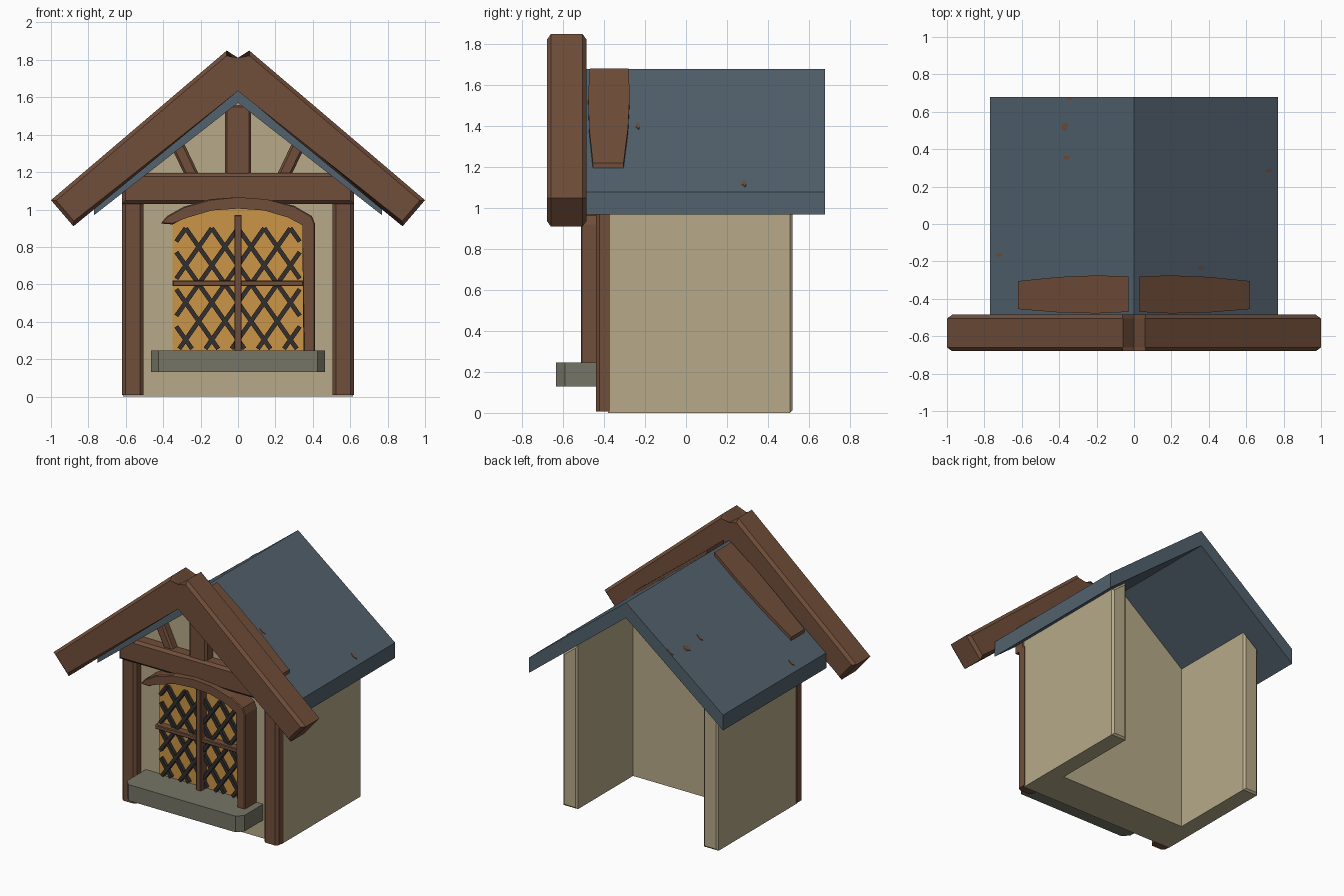
import bpy, bmesh

cube = bpy.data.objects.get("Cube")
if cube:
    bpy.data.objects.remove(cube, do_unlink=True)


def material(name, *rgb):
    lin = [((c / 255 + 0.055) / 1.055) ** 2.4 for c in rgb] + [1.0]
    m = bpy.data.materials.new(name)
    m.use_nodes = True
    m.diffuse_color = lin
    m.node_tree.nodes["Principled BSDF"].inputs["Base Color"].default_value = lin
    return m


timber = material("brown timber", 113, 78, 58)
plaster = material("cream plaster", 183, 170, 137)
slate = material("blue grey roof", 82, 97, 109)
glass = material("amber glass", 203, 149, 71)
lead = material("dark lattice", 50, 47, 45)
stone = material("grey green stone", 117, 117, 102)


def solid(name, lower, upper, mat, bevel=0.0):
    """Closed solid between two matching outlines, chamfered round both caps."""
    bm = bmesh.new()
    a = [bm.verts.new(p) for p in lower]
    b = [bm.verts.new(p) for p in upper]
    caps = [bm.faces.new(a), bm.faces.new(b[::-1])]
    n = len(a)
    for i in range(n):
        j = (i + 1) % n
        bm.faces.new((a[j], a[i], b[i], b[j]))
    if bevel:
        edges = {e for f in caps for e in f.edges}
        bmesh.ops.bevel(bm, geom=list(edges), offset=bevel, segments=1, affect="EDGES")
    bmesh.ops.recalc_face_normals(bm, faces=bm.faces)
    mesh = bpy.data.meshes.new(name)
    bm.to_mesh(mesh)
    bm.free()
    mesh.materials.append(mat)
    ob = bpy.data.objects.new(name, mesh)
    bpy.context.collection.objects.link(ob)
    return ob


def prism(name, pts, y0, y1, mat, bevel=0.0):
    """Front outline (x, z) carried from y0 to y1."""
    return solid(name, [(x, y0, z) for x, z in pts], [(x, y1, z) for x, z in pts], mat, bevel)


def box(name, x0, x1, z0, z1, y0, y1, mat, bevel=0.0):
    return prism(name, [(x0, z0), (x1, z0), (x1, z1), (x0, z1)], y0, y1, mat, bevel)


def bar(name, p, q, width, y0, y1, mat, bevel=0.0):
    """Straight bar from p to q in the front plane."""
    dx, dz = q[0] - p[0], q[1] - p[1]
    k = width / 2 / (dx * dx + dz * dz) ** 0.5
    ox, oz = -dz * k, dx * k
    pts = [(p[0] + ox, p[1] + oz), (q[0] + ox, q[1] + oz),
           (q[0] - ox, q[1] - oz), (p[0] - ox, p[1] - oz)]
    return prism(name, pts, y0, y1, mat, bevel)


def mirrored(pts):
    """Complete an outline whose points run down the +x side."""
    return pts + [(-x, z) for x, z in reversed(pts) if x > 0]


RIDGE, EAVE, SLOPE, THICK = 1.68, 0.77, 0.78, 0.11


def roof_z(x):
    return RIDGE - SLOPE * abs(x)


def roof_plate(name, outline, lift, sink):
    """Plate following the roof slope, from an outline seen from above."""
    return solid(name, [(x, y, roof_z(x) - sink) for x, y in outline],
                 [(x, y, roof_z(x) + lift) for x, y in outline], timber)


# Walls, open at the back
prism("front_wall", mirrored([(0, roof_z(0) - THICK), (0.615, roof_z(0.615) - THICK), (0.615, 0.0)]),
      -0.38, -0.115, plaster)
for side, s in (("left", 1), ("right", -1)):
    prism(side + "_wall", [(s * 0.5, 0), (s * 0.615, 0), (s * 0.615, roof_z(0.615) - THICK),
                           (s * 0.5, roof_z(0.5) - THICK)], -0.2, 0.52, plaster, 0.012)

# Roof and the front bargeboards
prism("roof", [(0, RIDGE), (EAVE, roof_z(EAVE)), (EAVE, roof_z(EAVE) - THICK), (0, RIDGE - THICK),
               (-EAVE, roof_z(EAVE) - THICK), (-EAVE, roof_z(EAVE))], -0.49, 0.68, slate)
right_half = [(0, 1.78), (0.06, 1.85), (1.0, 1.05), (0.88, 0.91)]
prism("bargeboards", right_half + [(0, 1.66)] + [(-x, z) for x, z in right_half[:0:-1]],
      -0.68, -0.485, timber, 0.02)

# Bowed planks and small chips lying on the roof
plank = [(0.03, -0.47), (0.2, -0.478), (0.4, -0.473), (0.62, -0.455),
         (0.62, -0.305), (0.4, -0.283), (0.2, -0.275), (0.03, -0.28)]
chip = [(-0.02, -0.006), (0.005, -0.011), (0.02, 0.004), (0.006, 0.01), (-0.012, 0.008)]
for side, s in (("left", 1), ("right", -1)):
    roof_plate(side + "_roof_plank", [(s * x, y) for x, y in plank], 0.025, 0.003)
for i, (cx, cy, k) in enumerate([(-0.37, 0.52, 2.2), (-0.36, 0.355, 1), (-0.72, -0.165, 1),
                                 (0.36, -0.235, 0.9), (0.72, 0.285, 1), (-0.345, 0.67, 0.9)]):
    roof_plate(f"roof_chip_{i + 1}", [(cx + x, cy + y * k) for x, y in chip], 0.004, 0.004)

# Timber framing of the front
for side, s in (("left", 1), ("right", -1)):
    x0, x1 = sorted((s * 0.505, s * 0.62))
    c = 0.018
    outline = [(x0, -0.37), (x0, -0.44 + c), (x0 + c, -0.44), (x1 - c, -0.44), (x1, -0.44 + c), (x1, -0.37)]
    solid(side + "_post", [(x, y, 0.008) for x, y in outline],
          [(x, y, 1.05) for x, y in outline], timber)
    bar(side + "_strut", (s * 0.23, 1.15), (s * 0.34, 1.38), 0.07, -0.44, -0.37, timber, 0.012)
box("tie_beam", -0.62, 0.62, 1.03, 1.195, -0.475, -0.37, timber, 0.018)
box("king_post", -0.07, 0.07, 1.17, 1.56, -0.46, -0.37, timber, 0.012)

# Window pane with a shallow arched head
arch = [(-0.35, 0.92), (-0.27, 0.963), (-0.14, 0.995), (0, 1.005),
        (0.14, 0.995), (0.27, 0.963), (0.35, 0.92)]
prism("window_pane", [(0.35, 0.22), (-0.35, 0.22)] + arch, -0.388, -0.37, glass)

# Arched head running down into a single jamb
outer = [(0.413, 0.24), (0.413, 0.92), (0.395, 0.965), (0.3, 1.02), (0.15, 1.055), (0, 1.066),
         (-0.15, 1.055), (-0.29, 1.015), (-0.38, 0.965), (-0.413, 0.925)]
prism("window_frame", outer + arch + [(0.35, 0.24)], -0.513, -0.37, timber, 0.006)

# Diagonal lattice clipped to the window
LOW, HIGH, HALF, STEP, RISE = 0.255, 0.9, 0.33, 0.14, 1.42
count = 0
for s in (1, -1):
    for k in range(-6, 7):
        top_x = k * STEP
        # the bar leaves the top at top_x and runs sideways as it drops
        ends = sorted((HIGH - RISE * s * (edge - top_x)) for edge in (-HALF, HALF))
        z0, z1 = max(LOW, ends[0]), min(HIGH, ends[1])
        if z1 - z0 > 0.04:
            count += 1
            at = lambda z: (top_x + s * (HIGH - z) / RISE, z)
            y = -0.412 if s > 0 else -0.418
            bar(f"lattice_bar_{count}", at(z0), at(z1), 0.024, y, -0.385, lead)

box("window_mullion", -0.02, 0.02, 0.24, 0.97, -0.45, -0.38, timber, 0.005)
box("window_transom", -0.35, 0.35, 0.59, 0.62, -0.442, -0.38, timber, 0.005)

# Stone sill with cut front corners
sill = [(0.465, -0.37), (0.465, -0.59), (0.425, -0.635), (-0.425, -0.635), (-0.465, -0.59), (-0.465, -0.37)]
solid("window_sill", [(x, y, 0.13) for x, y in sill], [(x, y, 0.245) for x, y in sill], stone)
